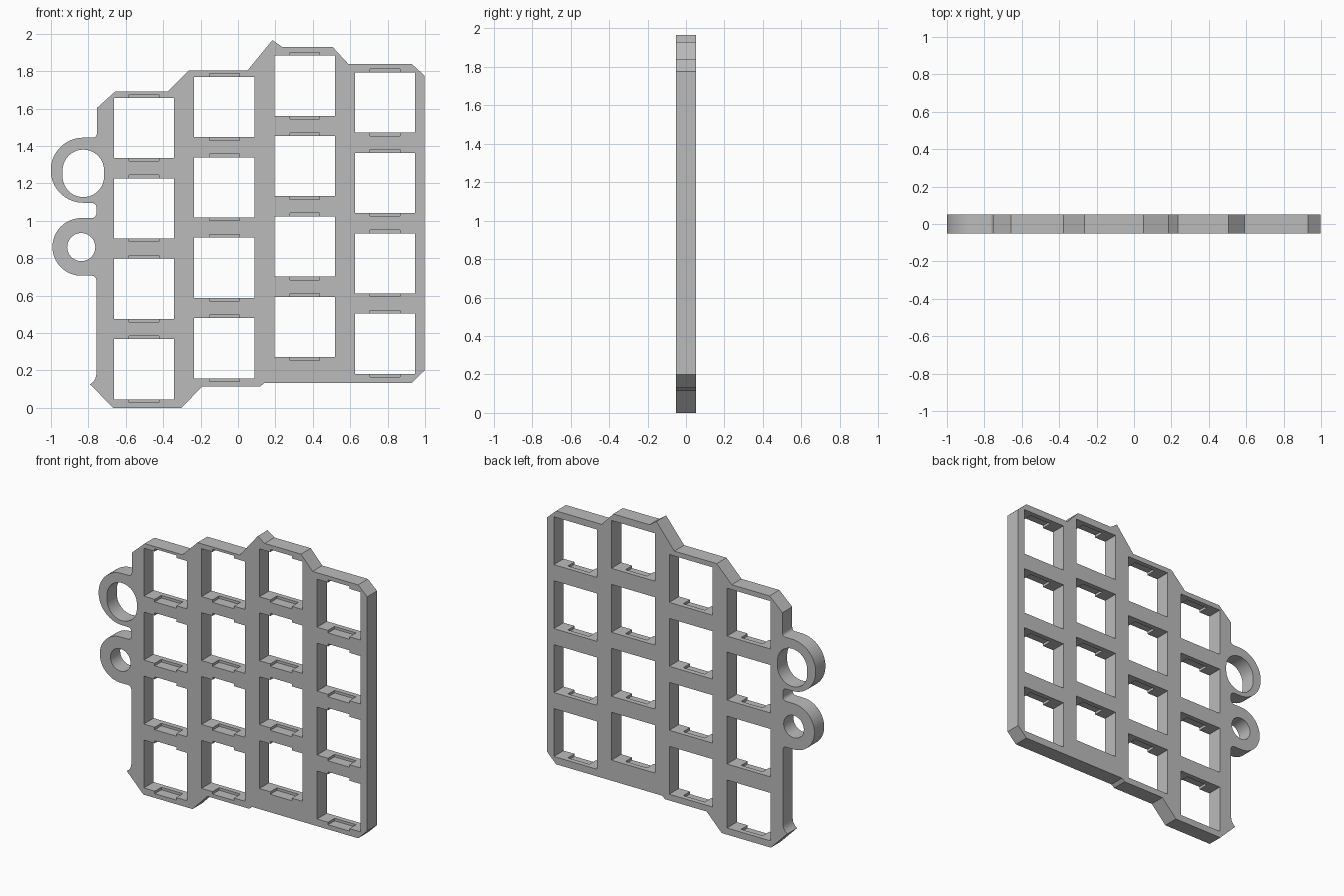
import bpy
import bmesh
from math import cos, sin, radians
from mathutils import Vector

cube = bpy.data.objects.get("Cube")
if cube:
    bpy.data.objects.remove(cube, do_unlink=True)

HALF = 0.052          # half the plate thickness
CELL = 0.161          # half the side of a square opening
PITCH = 0.43          # vertical spacing of the openings
COLUMNS = [(-0.503, 0.206), (-0.073, 0.318), (0.357, 0.432), (0.786, 0.342)]

grey = bpy.data.materials.new("light_grey")
grey.use_nodes = True
grey.diffuse_color = (0.5, 0.5, 0.5, 1)
grey.node_tree.nodes["Principled BSDF"].inputs["Base Color"].default_value = (0.5, 0.5, 0.5, 1)


def arc(cx, cz, r, start, end, steps):
    """Points on an arc in the front plane, angles in degrees."""
    angles = [radians(start + (end - start) * i / steps) for i in range(steps + 1)]
    return [(cx + r * cos(a), cz + r * sin(a)) for a in angles]


def box(cx, cz, hx, hz):
    return [(cx - hx, cz - hz), (cx + hx, cz - hz), (cx + hx, cz + hz), (cx - hx, cz + hz)]


def prism(name, loops, y0, y1):
    """One solid for each loop, extruded from y0 to y1."""
    bm = bmesh.new()
    for loop in loops:
        face = bm.faces.new([bm.verts.new((x, y0, z)) for x, z in loop])
        new = bmesh.ops.extrude_face_region(bm, geom=[face], use_keep_orig=True)["geom"]
        verts = [v for v in new if isinstance(v, bmesh.types.BMVert)]
        bmesh.ops.translate(bm, verts=verts, vec=Vector((0, y1 - y0, 0)))
    bmesh.ops.recalc_face_normals(bm, faces=bm.faces)
    mesh = bpy.data.meshes.new(name)
    bm.to_mesh(mesh)
    bm.free()
    mesh.materials.append(grey)
    obj = bpy.data.objects.new(name, mesh)
    bpy.context.collection.objects.link(obj)
    return obj


def cut(target, cutter):
    mod = target.modifiers.new(cutter.name, "BOOLEAN")
    mod.operation = "DIFFERENCE"
    mod.solver = "EXACT"
    mod.object = cutter
    bpy.context.view_layer.objects.active = target
    bpy.ops.object.modifier_apply(modifier=mod.name)
    bpy.data.objects.remove(cutter, do_unlink=True)


# Stepped outline: bottom, right side, top
outline = [
    (-0.668, 0), (-0.302, 0), (-0.19, 0.115), (0.12, 0.115), (0.142, 0.133),
    (0.93, 0.133), (0.998, 0.2), (0.998, 1.775), (0.93, 1.837), (0.591, 1.837),
    (0.505, 1.93), (0.235, 1.93), (0.184, 1.966), (0.05, 1.802), (-0.265, 1.802),
    (-0.377, 1.69), (-0.658, 1.69), (-0.754, 1.603),
]
# Left side: the two round lugs with small fillets where they meet the plate
outline += arc(-0.777, 1.467, 0.023, 0, -90, 5)
outline += arc(-0.827, 1.27, 0.174, 90, 270, 32)
outline += arc(-0.782, 1.071, 0.025, 90, 0, 5)
outline += arc(-0.782, 1.039, 0.025, 0, -90, 5)
outline += arc(-0.838, 0.86, 0.154, 90, 270, 32)
outline += arc(-0.782, 0.681, 0.025, 90, 0, 5)
outline += [(-0.757, 0.18), (-0.762, 0.157), (-0.773, 0.139), (-0.791, 0.125)]
plate = prism("switch_plate", [outline], -HALF, HALF)

# Openings: a square grid, an oblong lug hole and a round lug hole
cells = [(x, z + PITCH * row) for x, z in COLUMNS for row in range(4)]
openings = [box(x, z, CELL, CELL) for x, z in cells]
openings.append(arc(-0.827, 1.269, 0.111, 0, 180, 20) + arc(-0.827, 1.237, 0.111, 180, 360, 20))
openings.append(arc(-0.838, 0.859, 0.075, 0, 351, 39))
cut(plate, prism("opening_cutter", openings, -0.2, 0.2))

# Clip pockets above and below each square, open to the front only
pockets = [box(x, z, 0.08, CELL + 0.017) for x, z in cells]
cut(plate, prism("pocket_cutter", pockets, -0.2, 0.018))

plate.select_set(True)
bpy.context.view_layer.objects.active = plate
bpy.ops.object.shade_smooth_by_angle(angle=radians(30))
